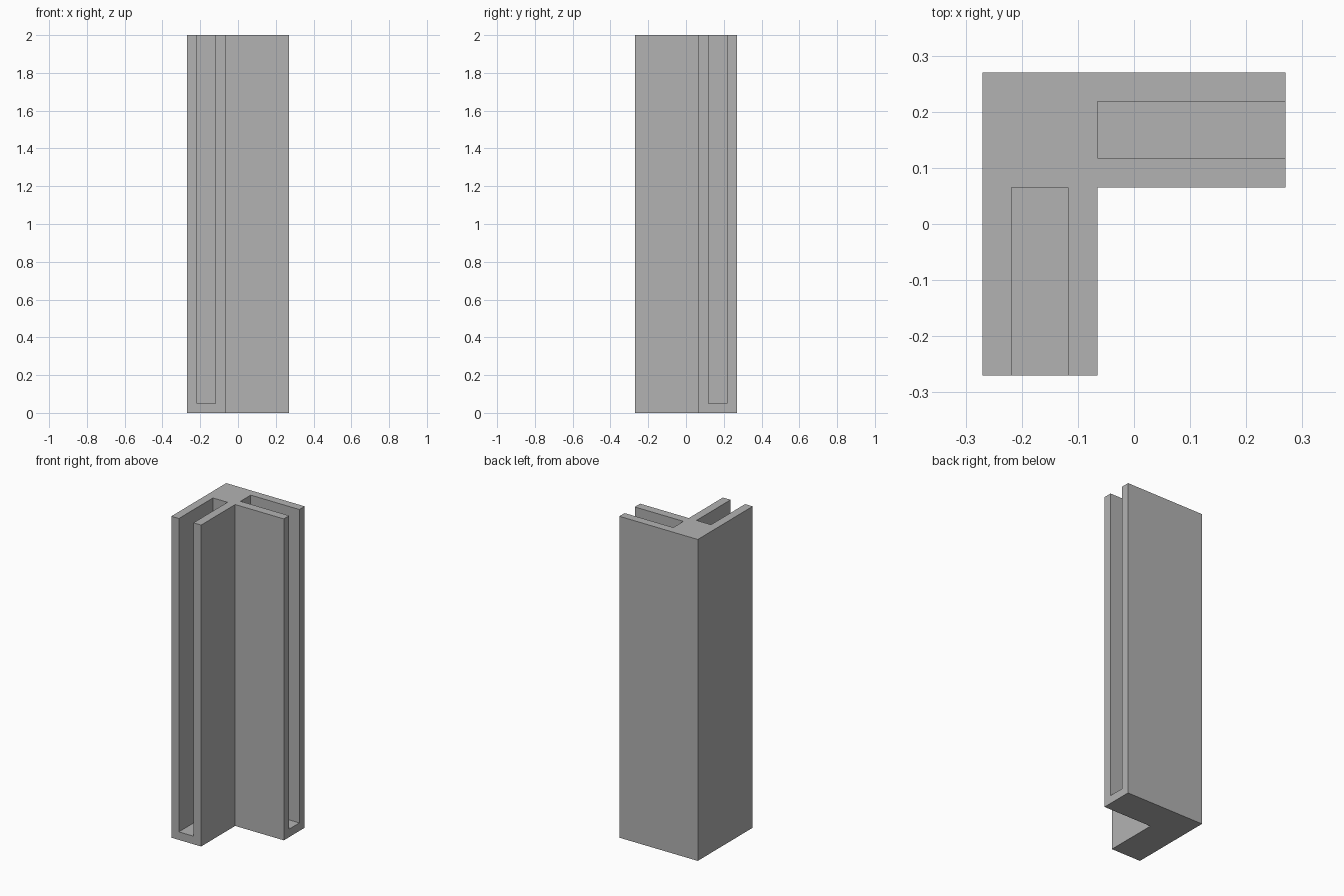
import bpy
import bmesh

HALF = 0.27       # half the outer width of the corner post
INNER = 0.065     # inner corner of the L section
SLOT = (0.118, 0.218)
HEIGHT = 2.0
FLOOR = 0.05

if "Cube" in bpy.data.objects:
    bpy.data.objects.remove(bpy.data.objects["Cube"], do_unlink=True)

grey = bpy.data.materials.new("plain grey")
colour = (0.448, 0.448, 0.448, 1)
grey.use_nodes = True
grey.diffuse_color = colour
grey.node_tree.nodes["Principled BSDF"].inputs["Base Color"].default_value = colour


def prism(name, outline, bottom, top):
    """Extrude a flat outline upwards into a solid."""
    bm = bmesh.new()
    face = bm.faces.new([bm.verts.new((x, y, bottom)) for x, y in outline])
    grown = bmesh.ops.extrude_face_region(bm, geom=[face], use_keep_orig=True)
    verts = [g for g in grown["geom"] if isinstance(g, bmesh.types.BMVert)]
    bmesh.ops.translate(bm, verts=verts, vec=(0, 0, top - bottom))
    bmesh.ops.recalc_face_normals(bm, faces=bm.faces)
    mesh = bpy.data.meshes.new(name)
    bm.to_mesh(mesh)
    bm.free()
    mesh.materials.append(grey)
    obj = bpy.data.objects.new(name, mesh)
    bpy.context.collection.objects.link(obj)
    return obj


# L-shaped corner post
post = prism("corner_post", [
    (-HALF, -HALF), (-INNER, -HALF), (-INNER, INNER),
    (HALF, INNER), (HALF, HALF), (-HALF, HALF)], 0, HEIGHT)

# Panel grooves, open at the top and at the end of each arm
near, far = SLOT
front_groove = [(-far, -HALF - 0.1), (-near, -HALF - 0.1),
                (-near, INNER), (-far, INNER)]
# The side groove mirrors the front one across the diagonal
side_groove = [(-y, -x) for x, y in front_groove]

bpy.context.view_layer.objects.active = post
for name, outline in (("front_groove", front_groove), ("side_groove", side_groove)):
    cutter = prism(name, outline, FLOOR, HEIGHT + 0.1)
    cutter.hide_render = True
    cut = post.modifiers.new(name, "BOOLEAN")
    cut.operation = "DIFFERENCE"
    cut.solver = "EXACT"
    cut.object = cutter
    bpy.ops.object.modifier_apply(modifier=cut.name)
    bpy.data.objects.remove(cutter, do_unlink=True)
